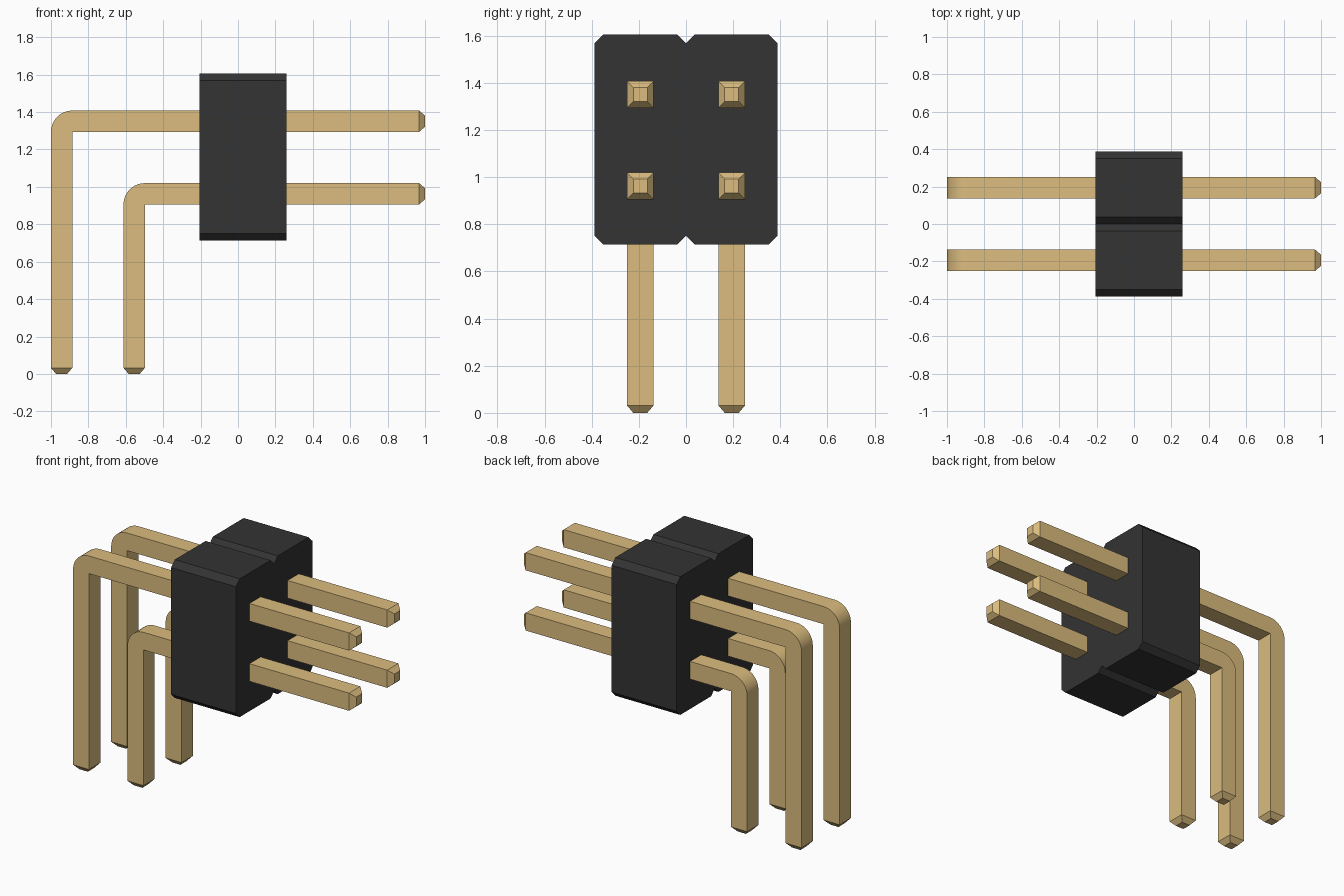
import bpy, bmesh, math
from mathutils import Vector

cube = bpy.data.objects.get("Cube")
if cube:
    bpy.data.objects.remove(cube, do_unlink=True)

PIN = 0.114        # pin thickness
TIP = 0.032        # tapered tip length and inset basis
CHAMFER = 0.037
ROW_Y = 0.194      # pin rows, front and back


def material(name, color):
    m = bpy.data.materials.new(name)
    m.use_nodes = True
    m.diffuse_color = (*color, 1)
    bsdf = next(n for n in m.node_tree.nodes if n.type == "BSDF_PRINCIPLED")
    bsdf.inputs["Base Color"].default_value = (*color, 1)
    return m


gold = material("pin_gold", (0.708, 0.504, 0.211))
black = material("housing_black", (0.033, 0.033, 0.033))


def extrude_profile(bm, points, direction):
    """Fill a flat profile and extrude it along a direction."""
    face = bm.faces.new([bm.verts.new(p) for p in points])
    ext = bmesh.ops.extrude_face_region(bm, geom=[face])
    moved = [v for v in ext["geom"] if isinstance(v, bmesh.types.BMVert)]
    bmesh.ops.translate(bm, verts=moved, vec=direction)
    bmesh.ops.recalc_face_normals(bm, faces=bm.faces[:])


def finish(bm, name, mat):
    mesh = bpy.data.meshes.new(name)
    bm.to_mesh(mesh)
    bm.free()
    mesh.materials.append(mat)
    obj = bpy.data.objects.new(name, mesh)
    bpy.context.collection.objects.link(obj)
    return obj


def taper_end(bm, axis, outward):
    """Pull the outermost end face into a short blunt tip."""
    face = max(bm.faces, key=lambda f: f.calc_center_median().dot(axis) if
               f.normal.dot(axis) > 0.99 else -math.inf)
    new = bmesh.ops.extrude_discrete_faces(bm, faces=[face])["faces"][0]
    # rebuild the side walls between the old outline and the smaller tip
    centre = new.calc_center_median()
    for v in new.verts:
        v.co = centre + (v.co - centre) * 0.52 + axis * outward


def bent_pin(name, x_left, z_top, y):
    # L profile with a rounded outer corner and a sharp inner corner
    ix, iz = x_left + PIN, z_top - PIN
    end_x = 1 - TIP
    arc = [(ix + PIN * math.cos(a), iz + PIN * math.sin(a))
           for a in (math.pi / 2 * (1 + i / 10) for i in range(11))]
    outline = [(end_x, iz), (end_x, z_top), *arc, (x_left, TIP), (ix, TIP), (ix, iz)]
    bm = bmesh.new()
    extrude_profile(bm, [(x, y - PIN / 2, z) for x, z in outline], (0, PIN, 0))
    taper_end(bm, Vector((1, 0, 0)), TIP)
    taper_end(bm, Vector((0, 0, -1)), TIP)
    obj = finish(bm, name, gold)
    bpy.ops.object.select_all(action="DESELECT")
    obj.select_set(True)
    bpy.context.view_layer.objects.active = obj
    bpy.ops.object.shade_smooth_by_angle(angle=math.radians(25))


# Housing: two chamfered cells joined side by side, with a notch between them
x0, x1 = -0.205, 0.258
z0, z1, half = 0.714, 1.605, 0.388
c = CHAMFER
right_half = [(0, z0 + c), (c, z0), (half - c, z0), (half, z0 + c),
              (half, z1 - c), (half - c, z1), (c, z1), (0, z1 - c)]
left_half = [(-y, z) for y, z in reversed(right_half[1:-1])]
bm = bmesh.new()
extrude_profile(bm, [(x0, y, z) for y, z in right_half + left_half], (x1 - x0, 0, 0))
finish(bm, "housing", black)

# Two long upper pins and two short lower pins
for side, y in (("front", -ROW_Y), ("back", ROW_Y)):
    bent_pin(f"upper_pin_{side}", -1.0, 1.408, y)
    bent_pin(f"lower_pin_{side}", -0.612, 1.02, y)
